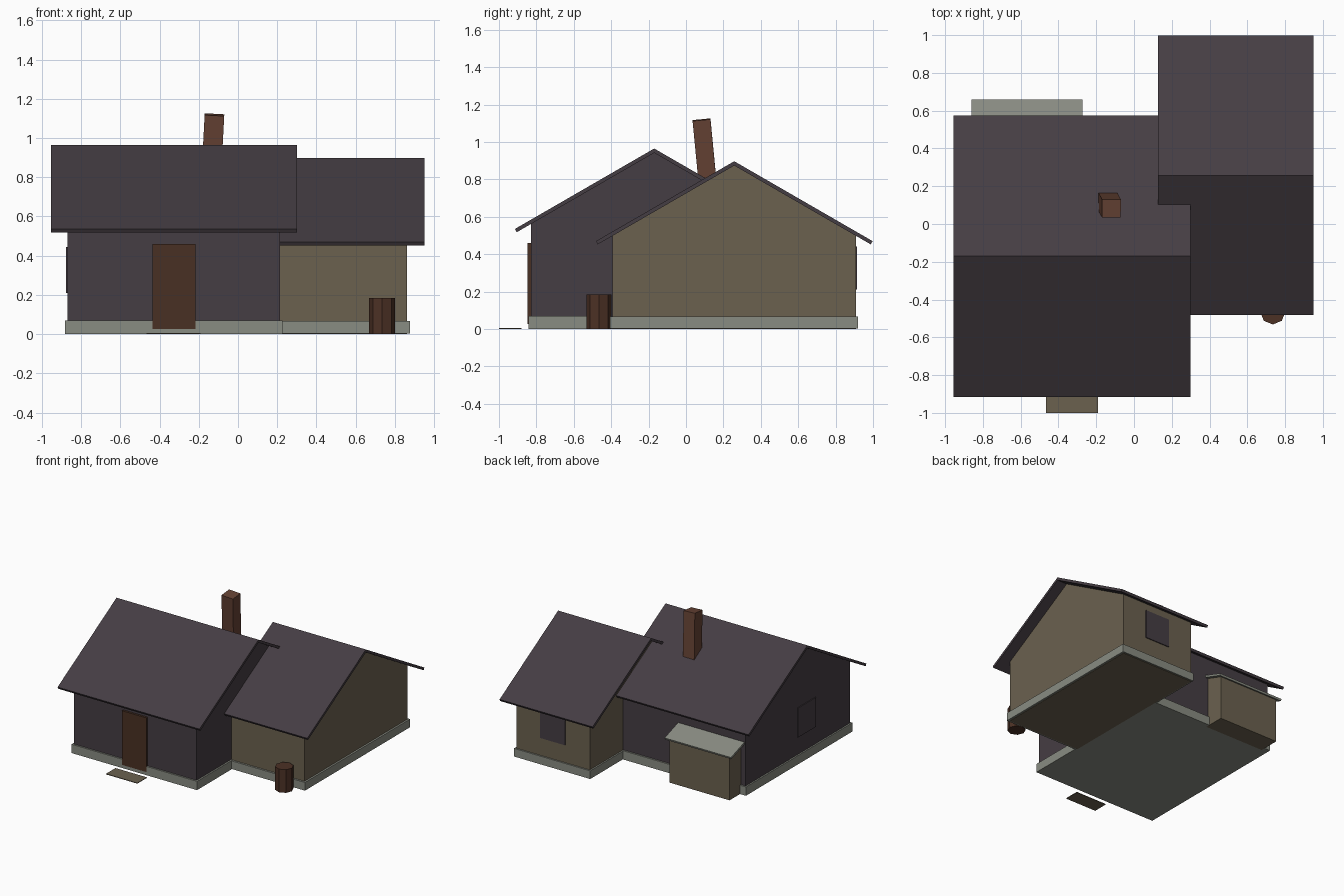
import bpy, bmesh, math
from mathutils import Matrix, Vector

default = bpy.data.objects.get("Cube")
if default:
    bpy.data.objects.remove(default, do_unlink=True)


def material(name, *srgb):
    """Flat material from 0-255 sRGB values."""
    lin = [((c / 255 + 0.055) / 1.055) ** 2.4 for c in srgb] + [1]
    m = bpy.data.materials.new(name)
    m.use_nodes = True
    m.diffuse_color = lin
    m.node_tree.nodes["Principled BSDF"].inputs["Base Color"].default_value = lin
    return m


PLUM = material("dark_plum", 69, 61, 67)
TAN = material("tan_plaster", 107, 97, 79)
STONE = material("grey_stone", 137, 140, 130)
DOOR = material("door_wood", 73, 48, 35)
BRICK = material("red_brick", 101, 66, 52)
BARREL = material("barrel_wood", 76, 49, 37)


def finish(name, bm, mat):
    bmesh.ops.recalc_face_normals(bm, faces=bm.faces)
    mesh = bpy.data.meshes.new(name)
    bm.to_mesh(mesh)
    bm.free()
    mesh.materials.append(mat)
    obj = bpy.data.objects.new(name, mesh)
    bpy.context.collection.objects.link(obj)
    return obj


def box(name, mat, x, y, z):
    """Box between (min, max) pairs."""
    bm = bmesh.new()
    size = [b - a for a, b in (x, y, z)]
    mid = Vector([(a + b) / 2 for a, b in (x, y, z)])
    bmesh.ops.create_cube(bm, size=1, matrix=Matrix.Translation(mid) @ Matrix.Diagonal((*size, 1)))
    return finish(name, bm, mat)


def extrude_x(name, mat, profile, x):
    """Extrude a (y, z) outline along x."""
    bm = bmesh.new()
    face = bm.faces.new([bm.verts.new((x[0], y, z)) for y, z in profile])
    out = bmesh.ops.extrude_face_region(bm, geom=[face])
    verts = [v for v in out["geom"] if isinstance(v, bmesh.types.BMVert)]
    bmesh.ops.translate(bm, verts=verts, vec=(x[1] - x[0], 0, 0))
    return finish(name, bm, mat)


PITCH = math.radians(30)
SLOPE = math.tan(PITCH)
THICK = 0.02


def house(prefix, mat, wall_x, wall_half, roof_x, roof_half, ridge_y, ridge_z, floor):
    """Gabled walls with a pitched roof slab overhanging them."""
    top = ridge_z - THICK * 0.6
    side = top - wall_half * SLOPE
    extrude_x(prefix + "_walls", mat, [
        (ridge_y - wall_half, floor), (ridge_y + wall_half, floor),
        (ridge_y + wall_half, side), (ridge_y, top), (ridge_y - wall_half, side)], wall_x)
    eave = ridge_z - roof_half * SLOPE
    in_y = roof_half - THICK * math.sin(PITCH)
    in_z = eave - THICK * math.cos(PITCH)
    extrude_x(prefix + "_roof", PLUM, [
        (ridge_y - roof_half, eave), (ridge_y, ridge_z), (ridge_y + roof_half, eave),
        (ridge_y + in_y, in_z), (ridge_y, ridge_z - THICK / math.cos(PITCH)),
        (ridge_y - in_y, in_z)], roof_x)


# Main house and side wing
house("main", PLUM, (-0.87, 0.215), 0.66, (-0.955, 0.30), 0.745, -0.17, 0.965, 0.02)
house("wing", TAN, (0.215, 0.862), 0.65, (0.127, 0.95), 0.74, 0.258, 0.897, 0)

# Stone foundations
box("main_foundation", STONE, (-0.882, 0.228), (-0.843, 0.503), (0, 0.07))
box("wing_foundation", STONE, (0.203, 0.877), (-0.407, 0.92), (0.003, 0.068))

# Door, doorstep and shuttered windows
box("front_door", DOOR, (-0.435, -0.218), (-0.847, -0.82), (0.027, 0.46))
box("doorstep", TAN, (-0.467, -0.19), (-1.0, -0.88), (0, 0.005))
box("back_window", PLUM, (0.43, 0.65), (0.90, 0.915), (0.21, 0.44))
box("left_window", PLUM, (-0.877, -0.86), (-0.39, -0.165), (0.21, 0.445))

# Lean-to shed at the back
extrude_x("shed_walls", TAN, [(0.47, 0), (0.635, 0), (0.635, 0.355), (0.47, 0.41)], (-0.83, -0.30))
extrude_x("shed_roof", STONE, [(0.47, 0.425), (0.66, 0.36), (0.655, 0.345), (0.47, 0.407)],
          (-0.86, -0.273))

# Leaning chimney
chimney = box("chimney", BRICK, (-0.05, 0.05), (-0.048, 0.048), (-0.5, 0))
chimney.location = (-0.12, 0.083, 1.119)
chimney.rotation_euler = (math.radians(5.5), math.radians(3), 0)

# Water barrel
bm = bmesh.new()
bmesh.ops.create_cone(bm, cap_ends=True, segments=8, radius1=0.067, radius2=0.067, depth=0.185,
                      matrix=Matrix.Translation((0.735, -0.465, 0.0925)))
finish("barrel", bm, BARREL)
